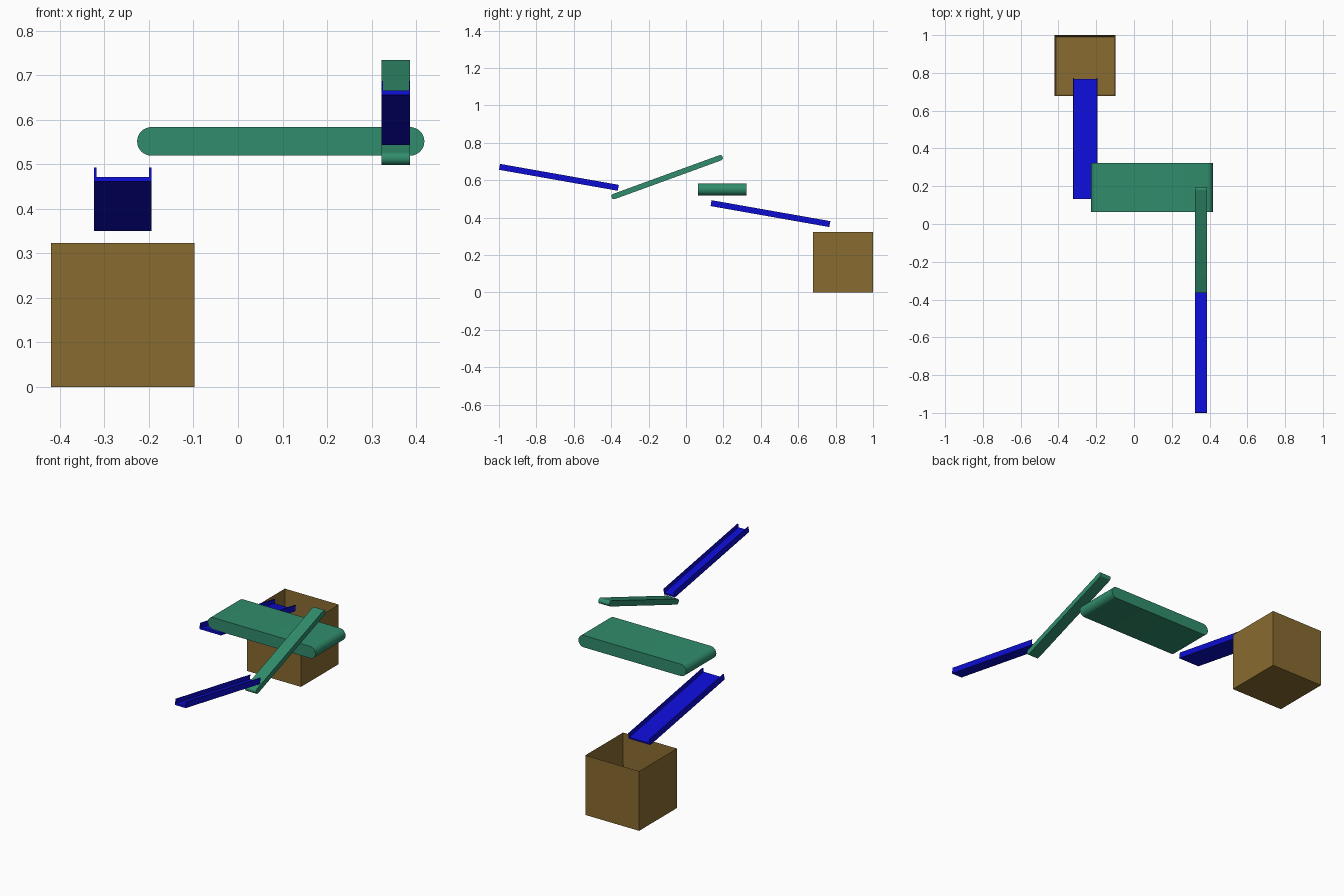
import bpy, bmesh
from math import pi, sin, cos, radians

cube = bpy.data.objects.get("Cube")
if cube:
    bpy.data.objects.remove(cube, do_unlink=True)


def material(name, color):
    m = bpy.data.materials.new(name)
    m.use_nodes = True
    m.diffuse_color = color
    m.node_tree.nodes["Principled BSDF"].inputs["Base Color"].default_value = color
    return m


brown = material("box brown", (0.25, 0.147, 0.03, 1))
green = material("belt green", (0.03, 0.265, 0.15, 1))
blue = material("chute blue", (0.004, 0.004, 0.65, 1))


def finish(name, bm, mat, location, rotation=(0, 0, 0)):
    bmesh.ops.recalc_face_normals(bm, faces=bm.faces)
    mesh = bpy.data.meshes.new(name)
    bm.to_mesh(mesh)
    bm.free()
    mesh.materials.append(mat)
    obj = bpy.data.objects.new(name, mesh)
    bpy.context.collection.objects.link(obj)
    obj.location = location
    obj.rotation_euler = [radians(a) for a in rotation]
    return obj


def prism(profile, depth):
    """Extrude an x-z profile along y, centred on the origin."""
    bm = bmesh.new()
    face = bm.faces.new([bm.verts.new((x, -depth / 2, z)) for x, z in profile])
    extruded = bmesh.ops.extrude_face_region(bm, geom=[face])["geom"]
    verts = [v for v in extruded if isinstance(v, bmesh.types.BMVert)]
    bmesh.ops.translate(bm, verts=verts, vec=(0, depth, 0))
    if not face.is_valid or len(face.link_loops if hasattr(face, "link_loops") else face.loops) == 0:
        return bm
    return bm


def belt(name, length, width, radius, location, rotation=(0, 0, 0), steps=16):
    """Flat conveyor with rounded ends, running along its local x."""
    half = length / 2 - radius
    profile = []
    for side, start in ((1, -pi / 2), (-1, pi / 2)):
        for i in range(steps + 1):
            a = start + pi * i / steps
            profile.append((side * half + radius * cos(a), radius * sin(a)))
    obj = finish(name, prism(profile, width), green, location, rotation)
    bpy.ops.object.select_all(action="DESELECT")
    obj.select_set(True)
    bpy.context.view_layer.objects.active = obj
    bpy.ops.object.shade_smooth_by_angle(angle=radians(30))


def chute(name, width, wall, location):
    """Open U-shaped channel sloping down towards the back."""
    w, h, floor = width / 2, 0.016, 0.0097 - 0.016
    profile = [(-w, -h), (w, -h), (w, h), (w - wall, h), (w - wall, floor),
               (wall - w, floor), (wall - w, h), (-w, h)]
    finish(name, prism(profile, 0.645), blue, location, (-10, 0, 0))


# Open collecting box: inset the top face and push it down to the floor
size, wall = 0.3225, 0.0129
bm = bmesh.new()
bmesh.ops.create_cube(bm, size=size)
top = max(bm.faces, key=lambda f: f.calc_center_median().z)
bmesh.ops.inset_region(bm, faces=[top], thickness=wall)
bmesh.ops.translate(bm, verts=top.verts, vec=(0, 0, wall - size))
finish("collecting_box", bm, brown, (-0.2585, 0.839, size / 2))

# Conveyor belts
belt("wide_belt", 0.645, 0.258, 0.0322, (0.096, 0.1935, 0.551))
belt("narrow_belt", 0.632, 0.0645, 0.0146, (0.3545, -0.101, 0.616), (0, -20, 90))

# Chutes
chute("wide_chute", 0.129, 0.0055, (-0.2585, 0.4515, 0.421))
chute("narrow_chute", 0.0645, 0.0033, (0.3545, -0.6795, 0.615))
